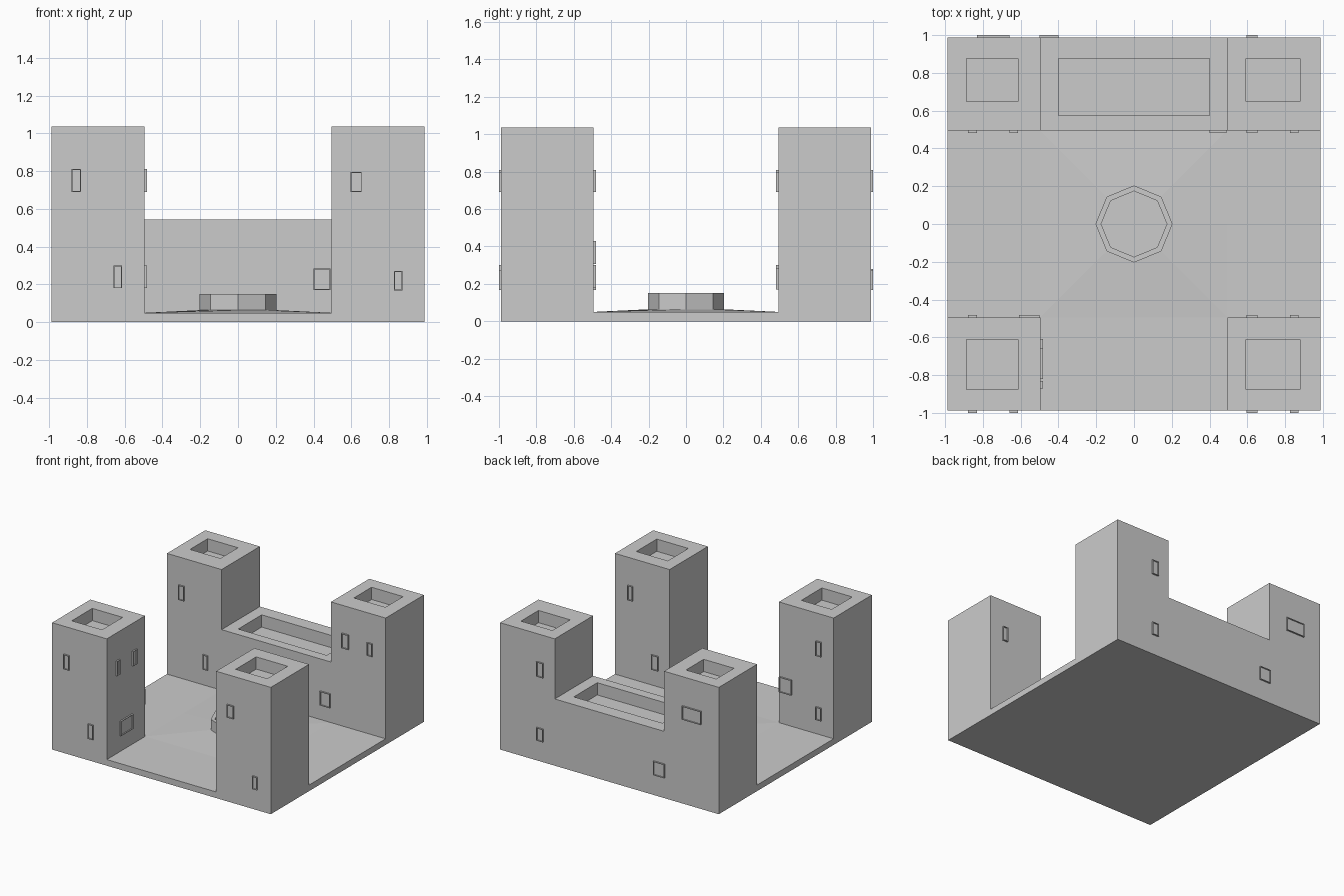
import bpy, bmesh
from math import cos, sin, pi

if "Cube" in bpy.data.objects:
    bpy.data.objects.remove(bpy.data.objects["Cube"])

E, I = 0.988, 0.494                      # outer edge, inner courtyard edge
FLOOR, WALL, TOWER = 0.05, 0.545, 1.036  # heights


def finish(name, bm):
    bmesh.ops.recalc_face_normals(bm, faces=bm.faces[:])
    me = bpy.data.meshes.new(name)
    bm.to_mesh(me)
    bm.free()
    ob = bpy.data.objects.new(name, me)
    bpy.context.collection.objects.link(ob)
    return ob


def loft(name, rings, caps=True):
    """Bridge successive rings of points, optionally capping both ends."""
    bm = bmesh.new()
    vs = [[bm.verts.new(p) for p in r] for r in rings]
    n = len(rings[0])
    for a, b in zip(vs, vs[1:]):
        for i in range(n):
            j = (i + 1) % n
            bm.faces.new((a[i], a[j], b[j], b[i]))
    if caps:
        bm.faces.new(vs[0])
        bm.faces.new(vs[-1])
    return finish(name, bm)


# Castle body: a 3x3 grid slab, with wall and corner cells raised
bm = bmesh.new()
c = [-E, -I, I, E]
g = [[bm.verts.new((x, y, FLOOR)) for x in c] for y in c]
for j in range(3):
    for i in range(3):
        bm.faces.new((g[j][i], g[j][i + 1], g[j + 1][i + 1], g[j + 1][i]))
rim = [e for e in bm.edges if e.is_boundary]
skirt = bmesh.ops.extrude_edge_only(bm, edges=rim)["geom"]
for v in skirt:
    if isinstance(v, bmesh.types.BMVert):
        v.co.z = 0
bmesh.ops.holes_fill(bm, edges=[e for e in bm.edges if e.is_boundary], sides=0)
bmesh.ops.recalc_face_normals(bm, faces=bm.faces[:])


def tops(z, test):
    res = []
    for f in bm.faces:
        m = f.calc_center_median()
        if all(abs(v.co.z - z) < 1e-4 for v in f.verts) and test(m.x, m.y):
            res.append(f)
    return res


def raise_to(faces, z):
    for v in bmesh.ops.extrude_face_region(bm, geom=faces)["geom"]:
        if isinstance(v, bmesh.types.BMVert):
            v.co.z = z


def is_corner(x, y):
    return abs(x) > I and abs(y) > I


raise_to(tops(FLOOR, lambda x, y: y > I or is_corner(x, y)), WALL)
raise_to(tops(WALL, is_corner), TOWER)


# Sunken roofs on towers and wall
def sink(face, x0, x1, y0, y1, z, depth=0.1):
    m = face.calc_center_median()
    cx, cy = m.x, m.y
    for level in (z, z - depth):
        face = bmesh.ops.extrude_discrete_faces(bm, faces=[face])["faces"][0]
        if level == z:
            for v in face.verts:
                v.co.x = x0 if v.co.x < cx else x1
                v.co.y = y0 if v.co.y < cy else y1
        else:
            for v in face.verts:
                v.co.z = level


for f in tops(TOWER, is_corner):
    m = f.calc_center_median()
    xr = (-0.888, -0.614) if m.x < 0 else (0.593, 0.878)
    yr = (-0.877, -0.612) if m.y < 0 else (0.649, 0.877)
    sink(f, *xr, *yr, TOWER)
for f in tops(WALL, lambda x, y: y > I and abs(x) < I):
    sink(f, -0.4, 0.4, 0.574, 0.877, WALL)
# the courtyard centre is replaced by the mound
bmesh.ops.delete(bm, geom=tops(FLOOR, lambda x, y: abs(x) < I and abs(y) < I),
                 context='FACES_ONLY')
finish("castle_body", bm)


# Courtyard mound rising to an octagonal fountain
def octagon(r, z):
    return [(r * cos(k * pi / 4), r * sin(k * pi / 4), z) for k in range(8)]


square = [(I * round(cos(k * pi / 4)), I * round(sin(k * pi / 4)), FLOOR)
          for k in range(8)]
loft("courtyard_mound", [square, octagon(0.204, 0.064)], caps=False)
loft("fountain", [octagon(0.204, 0.06), octagon(0.204, 0.15),
                  octagon(0.174, 0.15), octagon(0.174, 0.075)])


# Windows: thin frames with a recessed pane
def window(facing, plane, u0, u1, z0, z1):
    def ring(d, t):
        pts = [(u0 + t, z0 + t), (u1 - t, z0 + t), (u1 - t, z1 - t), (u0 + t, z1 - t)]
        if facing == 'x':
            return [(plane + d, u, z) for u, z in pts]
        s = 1 if facing == 'back' else -1
        return [(u, plane + s * d, z) for u, z in pts]
    loft("window", [ring(-0.004, 0), ring(0.012, 0), ring(0.012, 0.005), ring(0.003, 0.005)])


HI, LO = (0.69, 0.81), (0.18, 0.30)
HI2, LO2 = (0.69, 0.795), (0.167, 0.272)
A, B, C, D = (-0.88, -0.83), (-0.66, -0.615), (0.595, 0.655), (0.825, 0.87)
for facing, plane, u, z in [
    # outer front
    ('front', -E, A, HI), ('front', -E, B, LO), ('front', -E, C, HI2), ('front', -E, D, LO2),
    # courtyard side of the rear towers and wall
    ('front', I, A, HI), ('front', I, B, LO), ('front', I, C, HI), ('front', I, D, HI2),
    ('front', I, (0.40, 0.49), (0.17, 0.285)),
    # outer back
    ('back', E, C, HI), ('back', E, C, LO2), ('back', E, (-0.5, -0.4), (0.167, 0.28)),
    ('back', E, (-0.83, -0.66), (0.69, 0.80)),
    # courtyard side of the front towers
    ('back', -I, D, HI), ('back', -I, C, LO), ('back', -I, A, HI), ('back', -I, A, LO2),
    ('back', -I, (-0.61, -0.5), (0.305, 0.43)),
    # inner side of the front left tower
    ('x', -I, (-0.87, -0.83), HI), ('x', -I, (-0.66, -0.61), HI),
    ('x', -I, (-0.82, -0.66), LO),
]:
    window(facing, plane, *u, *z)
